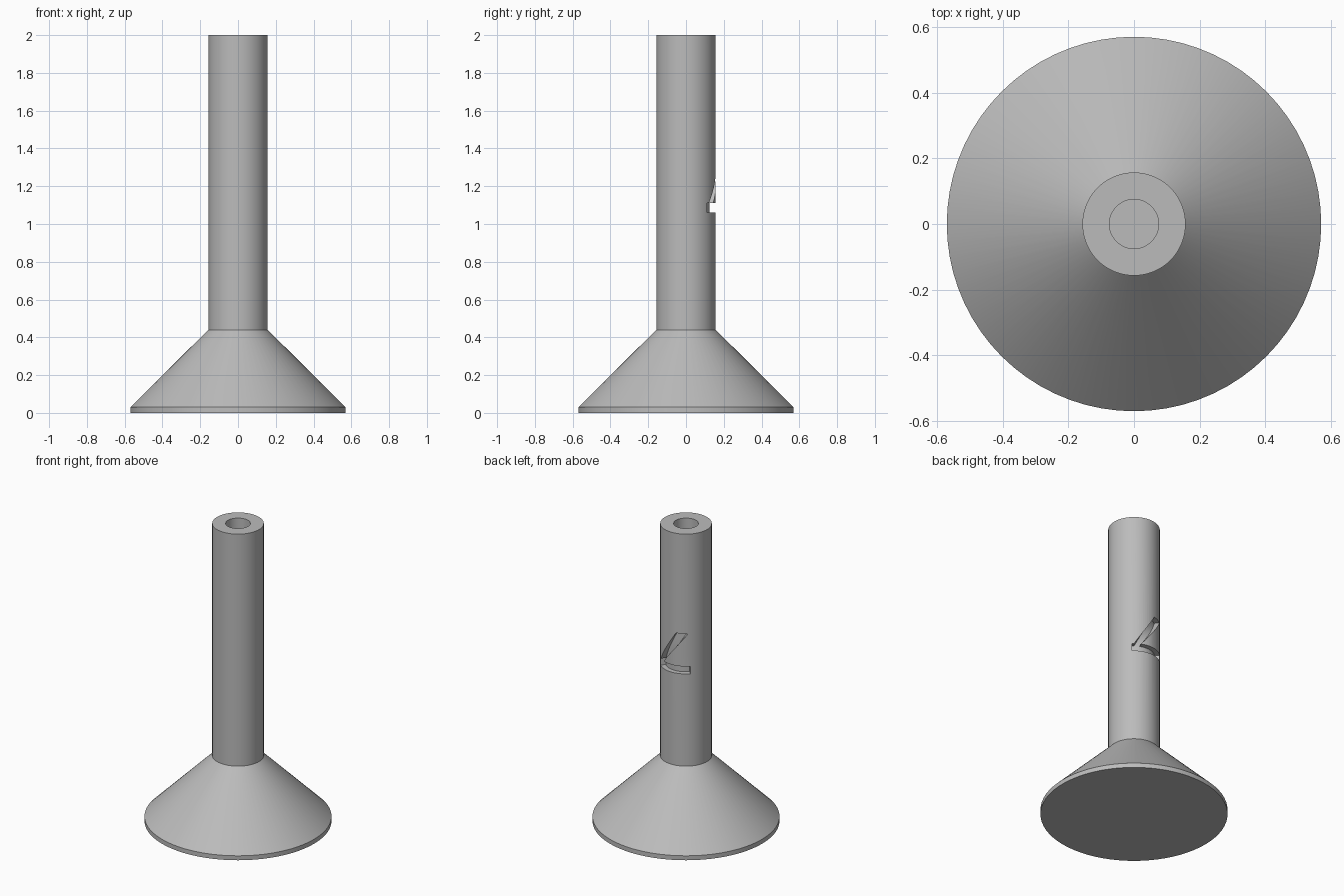
import bpy, bmesh
from math import cos, sin, radians, tau

if "Cube" in bpy.data.objects:
    bpy.data.objects.remove(bpy.data.objects["Cube"], do_unlink=True)

SEGMENTS = 72
BORE_FLOOR = 0.44

grey = bpy.data.materials.new("plain grey")
grey.use_nodes = True
grey.diffuse_color = (0.5, 0.5, 0.5, 1)
grey.node_tree.nodes["Principled BSDF"].inputs["Base Color"].default_value = (0.5, 0.5, 0.5, 1)


def finish(name, bm):
    bmesh.ops.recalc_face_normals(bm, faces=bm.faces)
    mesh = bpy.data.meshes.new(name)
    bm.to_mesh(mesh)
    bm.free()
    mesh.materials.append(grey)
    obj = bpy.data.objects.new(name, mesh)
    bpy.context.collection.objects.link(obj)
    return obj


def turned(name, profile):
    """Rings of a radius/height profile, capped at both ends."""
    bm = bmesh.new()
    rings = [[bm.verts.new((r * cos(tau * i / SEGMENTS), r * sin(tau * i / SEGMENTS), z))
              for i in range(SEGMENTS)] for r, z in profile]
    for a, b in zip(rings, rings[1:]):
        for i in range(SEGMENTS):
            j = (i + 1) % SEGMENTS
            bm.faces.new((a[i], a[j], b[j], b[i]))
    bm.faces.new(rings[0])
    bm.faces.new(rings[-1])
    return finish(name, bm)


def curved_groove(name, start, end, steps=18, inner=0.125, outer=0.2):
    """Sweep a section between two edges, each a pair of (angle, height)."""
    bm = bmesh.new()
    sections = []
    for k in range(steps + 1):
        t = k / steps
        pair = [tuple(p + (q - p) * t for p, q in zip(s, e)) for s, e in zip(start, end)]
        loop = [(inner, pair[0]), (outer, pair[0]), (outer, pair[1]), (inner, pair[1])]
        sections.append([bm.verts.new((r * cos(radians(a)), r * sin(radians(a)), z))
                         for r, (a, z) in loop])
    for a, b in zip(sections, sections[1:]):
        for i in range(4):
            j = (i + 1) % 4
            bm.faces.new((a[i], a[j], b[j], b[i]))
    bm.faces.new(sections[0])
    bm.faces.new(sections[-1])
    return finish(name, bm)


# Flared foot and column in one turned body
stand = turned("stand", [(0.57, 0), (0.57, 0.03), (0.157, 0.44), (0.157, 2)])

# Bore down the column, and the angled groove on its back
cutters = [
    turned("bore_cutter", [(0.075, BORE_FLOOR), (0.075, 2.1)]),
    curved_groove("level_groove_cutter", [(45, 1.06), (45, 1.11)], [(135, 1.06), (135, 1.11)]),
    curved_groove("sloping_groove_cutter", [(45.1, 1.09), (60, 1.09)], [(102, 1.33), (130, 1.33)]),
]
bpy.context.view_layer.objects.active = stand
stand.select_set(True)
for cutter in cutters:
    mod = stand.modifiers.new(cutter.name, "BOOLEAN")
    mod.operation = "DIFFERENCE"
    mod.solver = "EXACT"
    mod.object = cutter
    bpy.ops.object.modifier_apply(modifier=mod.name)
    bpy.data.objects.remove(cutter, do_unlink=True)

bpy.ops.object.shade_smooth_by_angle(angle=radians(30))
